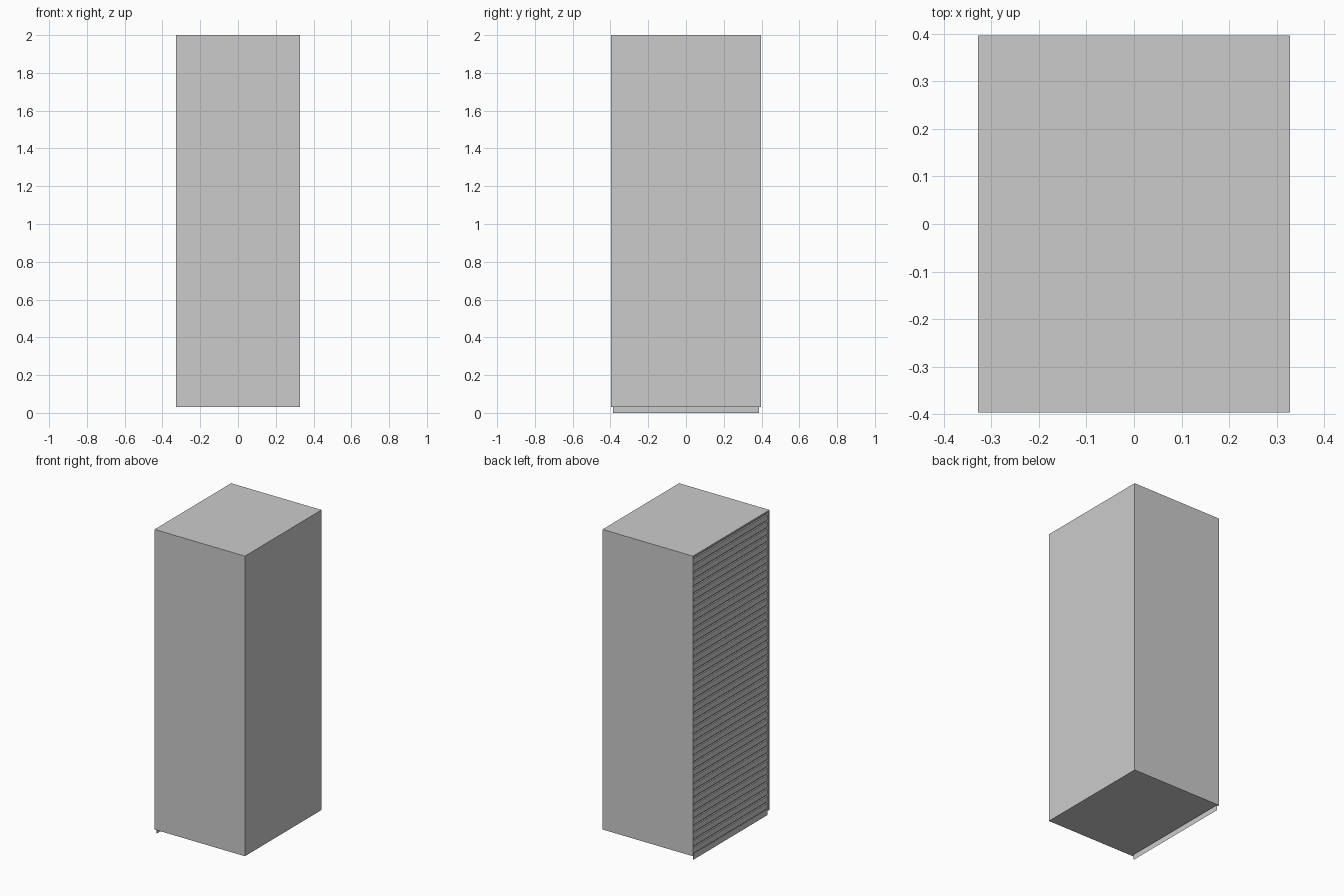
import bpy

if "Cube" in bpy.data.objects:
    bpy.data.objects.remove(bpy.data.objects["Cube"])

X, Y, Z0, Z1 = 0.328, 0.397, 0.03, 2.0
REVEAL = 0.012   # depth of the open left side, in front of the slatted panel
WALL = 0.010


def mesh(name, verts, faces):
    me = bpy.data.meshes.new(name)
    me.from_pydata(verts, [], faces)
    ob = bpy.data.objects.new(name, me)
    bpy.context.collection.objects.link(ob)
    return ob


def box(name, x0, x1, y0, y1, z0, z1):
    v = [(x, y, z) for x in (x0, x1) for y in (y0, y1) for z in (z0, z1)]
    f = [(0, 1, 3, 2), (4, 6, 7, 5), (0, 4, 5, 1),
         (2, 3, 7, 6), (0, 2, 6, 4), (1, 5, 7, 3)]
    return mesh(name, v, f)


# Main cabinet body
box("cabinet_body", -X + REVEAL, X, -Y, Y, Z0, Z1)

# Thin rim around the slatted side
for name, y0, y1 in (("rim_front", -Y, -Y + WALL), ("rim_back", Y - WALL, Y)):
    box(name, -X, -X + REVEAL, y0, y1, Z0, Z1)
box("rim_top", -X, -X + REVEAL, -Y + WALL, Y - WALL, Z1 - WALL, Z1)

# Sheet skirt hanging below the slatted side down to the floor
SY = 0.387
sx = -X + REVEAL * 0.5
mesh("floor_skirt", [(sx, -SY, 0), (sx, SY, 0), (sx, SY, Z0 + 0.01), (sx, -SY, Z0 + 0.01)],
     [(0, 3, 2, 1)])

# Stack of horizontal slats with narrow gaps
COUNT = 42
low, high = Z0 + 0.01, Z1 - WALL - 0.01
pitch = (high - low) / COUNT
for i in range(COUNT):
    z = low + i * pitch
    box(f"slat_{i + 1}", -X + 0.003, -X + REVEAL, -SY + 0.006, SY - 0.006,
        z + 0.005, z + pitch - 0.005)
